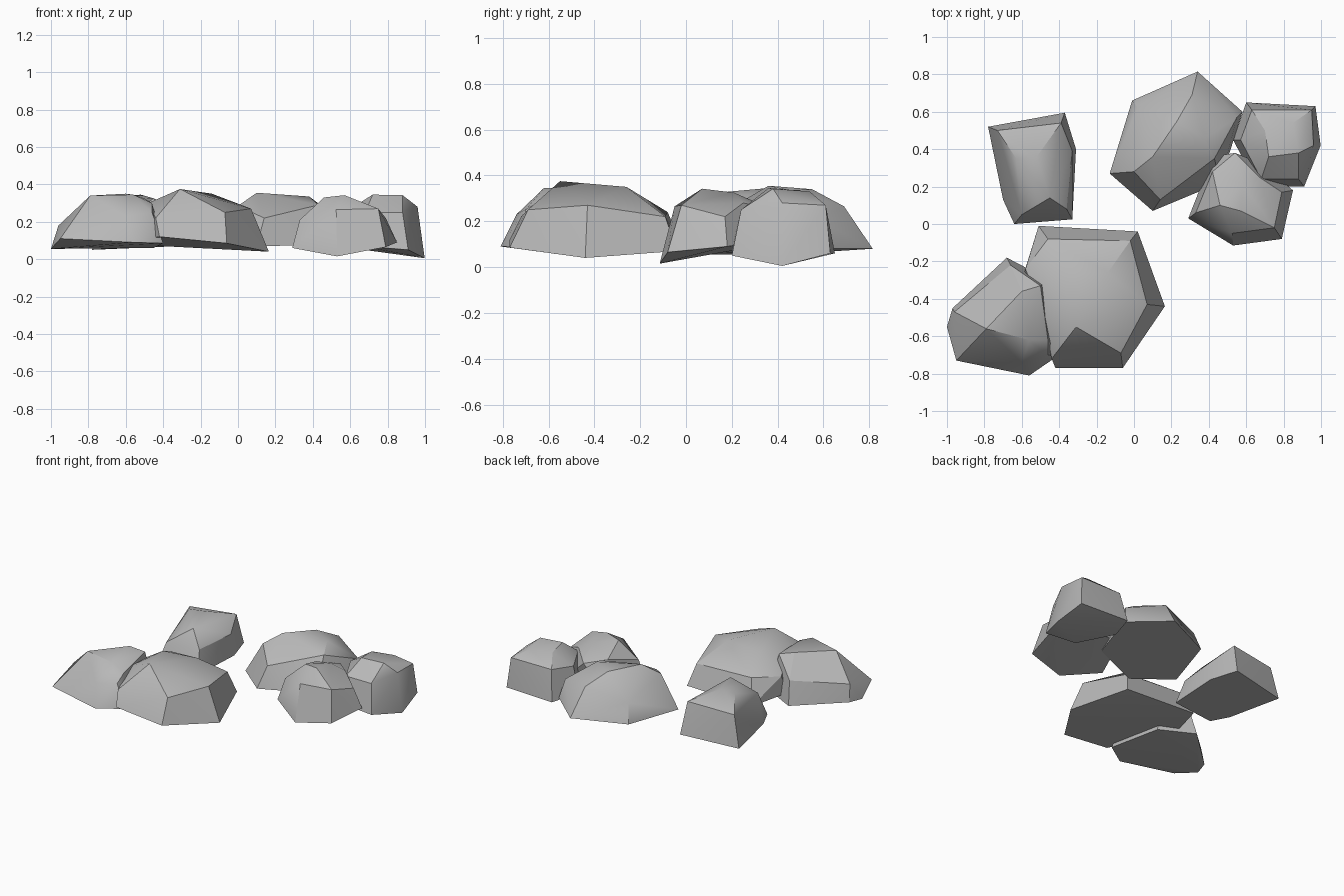
import bpy, bmesh, math

stone = bpy.data.materials.new("grey_stone")
stone.diffuse_color = (0.48, 0.48, 0.48, 1)


def rock(name, base, crown):
    """Faceted boulder: convex hull around a flat-bottomed base ring and a crown."""
    bm = bmesh.new()
    for p in base + crown:
        bm.verts.new(p)
    hull = bmesh.ops.convex_hull(bm, input=bm.verts[:])
    loose = {g for g in hull["geom_interior"] + hull["geom_unused"]
             if isinstance(g, bmesh.types.BMVert)}
    bmesh.ops.delete(bm, geom=list(loose), context="VERTS")
    bmesh.ops.recalc_face_normals(bm, faces=bm.faces[:])
    # merge nearly coplanar facets so the underside reads as one face
    bmesh.ops.dissolve_limit(bm, angle_limit=math.radians(4),
                             verts=bm.verts[:], edges=bm.edges[:])
    mesh = bpy.data.meshes.new(name)
    bm.to_mesh(mesh)
    bm.free()
    mesh.materials.append(stone)
    obj = bpy.data.objects.new(name, mesh)
    bpy.context.collection.objects.link(obj)
    bpy.ops.object.select_all(action="DESELECT")
    obj.select_set(True)
    bpy.context.view_layer.objects.active = obj
    bpy.ops.object.shade_smooth_by_angle(angle=math.radians(30))


# large front boulder
rock("front_large_rock",
     [(-.42, -.77, .12), (-.06, -.77, .085), (.165, -.44, .04),
      (.02, -.04, .07), (-.51, -.01, .075), (-.60, -.30, .09)],
     [(-.44, -.72, .22), (-.07, -.69, .25), (.07, -.43, .27), (-.02, -.09, .22),
      (-.46, -.08, .24), (-.58, -.24, .22), (-.48, -.50, .30),
      (-.31, -.55, .375), (-.14, -.26, .35), (-.40, -.27, .335)])

# left front boulder, leaning on the large one
rock("front_left_rock",
     [(-1.0, -.55, .055), (-.95, -.73, .11), (-.56, -.81, .09),
      (-.40, -.70, .085), (-.45, -.30, .06), (-.68, -.18, .06), (-.97, -.45, .06)],
     [(-.96, -.47, .18), (-.79, -.56, .34), (-.56, -.62, .345), (-.46, -.70, .25),
      (-.60, -.74, .23), (-.46, -.62, .30), (-.50, -.33, .325),
      (-.60, -.36, .35), (-.66, -.22, .22)])

# separate boulder at the back left
rock("back_left_rock",
     [(-.78, .52, .05), (-.37, .595, .07), (-.31, .40, .07),
      (-.33, .025, .07), (-.64, 0, .06), (-.70, .13, .055)],
     [(-.73, .50, .27), (-.39, .54, .29), (-.33, .39, .22), (-.36, .08, .22),
      (-.60, .05, .22), (-.63, .35, .335), (-.52, .36, .345), (-.45, .14, .325)])

# large back boulder
rock("back_large_rock",
     [(-.01, .66, .07), (.34, .815, .08), (.58, .60, .08),
      (.46, .22, .075), (.10, .07, .07), (-.13, .27, .06)],
     [(.02, .62, .20), (.31, .69, .265), (.55, .57, .21), (.43, .35, .29),
      (.14, .13, .22), (0, .28, .285), (.10, .36, .355),
      (.23, .55, .34), (.38, .46, .335)])

# right front boulder
rock("front_right_rock",
     [(.29, .03, .06), (.53, -.115, .015), (.79, -.08, .065),
      (.85, .18, .09), (.69, .32, .11), (.42, .36, .10)],
     [(.33, .06, .21), (.525, -.05, .265), (.75, -.02, .27), (.79, .17, .22),
      (.67, .25, .28), (.54, .38, .25), (.42, .28, .27),
      (.46, .10, .33), (.57, .07, .342), (.58, .21, .325)])

# far right boulder
rock("back_right_rock",
     [(.60, .65, .06), (.97, .63, .06), (.998, .42, .005),
      (.91, .20, .05), (.66, .20, .07), (.53, .45, .07)],
     [(.63, .61, .27), (.95, .61, .27), (.96, .42, .28), (.88, .24, .25),
      (.68, .24, .25), (.57, .45, .25), (.70, .50, .33),
      (.72, .36, .345), (.88, .38, .342), (.85, .54, .33)])
